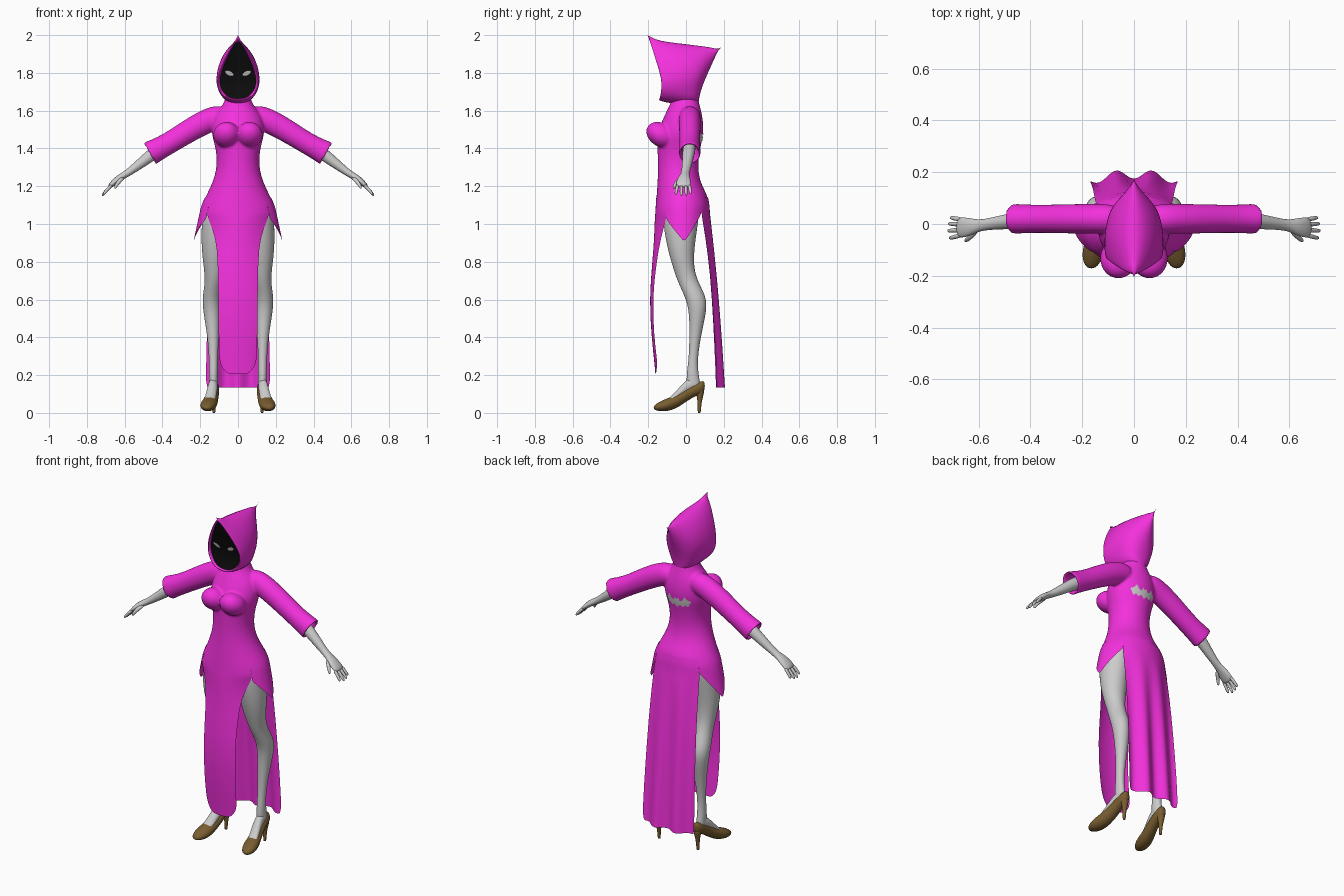
import bpy, bmesh, math
from mathutils import Vector as V

def material(name, rgb):
    m = bpy.data.materials.new(name)
    m.diffuse_color = (*rgb, 1)
    return m

PINK = material("pink_cloth", (0.9, 0.03, 0.72))
BLACK = material("black", (0.004, 0.004, 0.004))
BROWN = material("brown_leather", (0.19, 0.11, 0.03))

def loft(name, parts, mat=None, closed=True, mirror=False, sub=2, corners=()):
    """Skin each list of rings in parts; closed rings also get end caps."""
    bm = bmesh.new()
    for rings in parts:
        rows = [[bm.verts.new(p) for p in r] for r in rings]
        n = len(rows[0])
        for a, b in zip(rows, rows[1:]):
            for i in range(n if closed else n - 1):
                j = (i + 1) % n
                bm.faces.new((a[i], a[j], b[j], b[i]))
        if closed:
            bm.faces.new(rows[0][::-1])
            bm.faces.new(rows[-1])
    bmesh.ops.recalc_face_normals(bm, faces=bm.faces)
    for f in bm.faces:
        f.smooth = True
    me = bpy.data.meshes.new(name)
    bm.to_mesh(me)
    bm.free()
    if corners:
        cr = me.attributes.new("crease_vert", 'FLOAT', 'POINT')
        for i in corners:
            cr.data[i].value = 1
    ob = bpy.data.objects.new(name, me)
    bpy.context.collection.objects.link(ob)
    if mat:
        me.materials.append(mat)
    if mirror:
        ob.modifiers.new("mirror", 'MIRROR').merge_threshold = 0.0005
    if sub:
        s = ob.modifiers.new("subsurf", 'SUBSURF')
        s.levels = s.render_levels = sub
    return ob

def oval(c, u, v, n=16):
    c, u, v = V(c), V(u), V(v)
    return [c + u * math.cos(k * math.tau / n) + v * math.sin(k * math.tau / n) for k in range(n)]

def tube(pts, side=1, n=16):
    """Tube through (x, y, z, radius in y, radius across)."""
    out = []
    for i, (x, y, z, ry, rn) in enumerate(pts):
        a, b = pts[max(i - 1, 0)], pts[min(i + 1, len(pts) - 1)]
        t = V((b[0] - a[0], 0, b[2] - a[2]))
        if t.x < 0:
            t = -t
        t.normalize()
        out.append([V((side * p.x, p.y, p.z)) for p in
                    oval((x, y, z), (0, ry, 0), (-t.z * rn, 0, t.x * rn), n)])
    return out

def lerp_table(table, z):
    for a, b in zip(table, table[1:]):
        if z <= b[0]:
            f = max(0, (z - a[0]) / (b[0] - a[0]))
            return [p + (q - p) * f for p, q in zip(a, b)]
    return list(table[-1])

# Body profile: height, half width, front y, back y
BODY = [(.90, .238, -.165, .13), (1.02, .212, -.165, .128), (1.10, .195, -.16, .125),
        (1.15, .17, -.157, .115), (1.20, .145, -.153, .088), (1.25, .125, -.15, .07),
        (1.32, .111, -.149, .064), (1.40, .118, -.152, .076), (1.46, .138, -.155, .09),
        (1.52, .142, -.138, .094), (1.58, .125, -.112, .086), (1.62, .09, -.092, .075),
        (1.65, .07, -.078, .068), (1.69, .065, -.075, .062)]

def body_point(z, ang):
    _, rx, f, b = lerp_table(BODY, z)
    return (rx * math.sin(ang), (f + b) / 2 - (b - f) / 2 * math.cos(ang), z)

# Dress top: torso, bust and hollow sleeves fused together
torso = [[body_point(z, k * math.tau / 24) for k in range(24)]
         for z in [1.07] + [r[0] for r in BODY[2:]]]
parts = [torso]
SLEEVE = [(.05, .02, 1.575, .055, .055), (.13, .02, 1.565, .06, .068), (.25, .02, 1.50, .058, .063),
          (.36, .02, 1.43, .055, .058), (.43, .02, 1.393, .057, .062), (.468, .02, 1.372, .06, .068),
          (.472, .02, 1.370, .055, .063), (.455, .02, 1.38, .043, .046), (.39, .02, 1.415, .04, .04)]
for s in (1, -1):
    parts.append(tube(SLEEVE, s))
    parts.append([oval((s * .06, -.133 + .02 * math.cos(a), 1.472 - .07 * math.cos(a)),
                       (.074 * math.sin(a), 0, 0), (0, .078 * math.sin(a), 0))
                  for a in [.12 + k * 2.9 / 8 for k in range(9)]])
dress = loft("dress_top", parts, PINK)
rm = dress.modifiers.new("fuse", 'REMESH')
rm.mode, rm.voxel_size, rm.use_smooth_shade = 'VOXEL', .0065, True
sm = dress.modifiers.new("soften", 'SMOOTH')
sm.factor, sm.iterations = .5, 8

# Skirt: front panel, back panel and pointed side flaps
FA, BA = math.radians(53), math.radians(46)
TOP = (1.14, 1.11, 1.08, 1.05)
us = [k / 10 - 1 for k in range(21)]
front = [[body_point(z, u * FA) for u in us] for z in TOP]
for z, w, y, e in [(1.02, .155, -.166, .06), (.93, .117, -.168, .035), (.8, .106, -.178, .022),
                   (.6, .104, -.195, .016), (.4, .102, -.182, .014), (.27, .1, -.168, .012),
                   (.205, .095, -.162, .01)]:
    front.append([(u * w, y + e * u * u, z + (.06 * u ** 4 if z < .25 else .03 * u ** 4 if z < .3 else 0))
                  for u in us])
loft("skirt_front_panel", [front], PINK, closed=False, sub=1)

back = [[body_point(z, math.pi - u * BA) for u in us] for z in TOP]
for z, w, y, e, amp in [(1.0, .15, .136, .045, .002), (.85, .154, .15, .035, .006),
                        (.6, .16, .168, .028, .012), (.35, .166, .182, .024, .016),
                        (.135, .172, .193, .025, .019)]:
    back.append([(u * w, y - e * u * u - amp * math.cos(2.5 * math.pi * u), z) for u in us])
loft("skirt_back_panel", [back], PINK, closed=False, sub=1)

flap = []
for r in range(7):
    row = []
    for k in range(13):
        v = k / 12
        hem = 1.03 + .03 * v - .14 * (1 - abs(2 * v - 1))
        row.append(body_point(1.14 + (hem - 1.14) * r / 6, FA + (math.pi - BA - FA) * v))
    flap.append(row)
loft("skirt_side_flap", [flap], PINK, closed=False, mirror=True, sub=1)

# Hood: half outlines from the rim back to the rear ridge, top to bottom
HOOD = [
    [(0, -.205, 2.0), (.045, -.185, 1.93), (.088, -.16, 1.85), (.116, -.136, 1.77),
     (.108, -.135, 1.71), (.065, -.145, 1.66), (0, -.15, 1.65)],
    [(0, -.06, 1.968), (.06, -.06, 1.94), (.105, -.06, 1.86), (.122, -.06, 1.77),
     (.108, -.07, 1.70), (.075, -.075, 1.655), (0, -.08, 1.63)],
    [(0, .07, 1.955), (.05, .065, 1.92), (.095, .05, 1.85), (.107, .04, 1.77),
     (.09, .03, 1.71), (.078, .01, 1.65), (0, 0, 1.62)],
    [(0, .15, 1.945), (.028, .135, 1.91), (.058, .108, 1.84), (.064, .09, 1.77),
     (.056, .075, 1.71), (.052, .06, 1.65), (0, .055, 1.62)],
    [(0, .192, 1.938), (0, .168, 1.88), (0, .138, 1.82), (0, .105, 1.76),
     (0, .078, 1.70), (0, .07, 1.65), (0, .068, 1.62)]]
rim = [(x * .89, y + .008, 1.79 + (z - 1.79) * .93) for x, y, z in HOOD[0]]
lining = [(x * .89, y + .03, z) for x, y, z in rim]
loft("hood", [[lining, rim] + HOOD], PINK, closed=False, mirror=True, corners=(7, 14, 42))

# Dark face inside the hood, with slanted eyes
face = [[(x * k / 3, y + .012, z) for k in range(4)] for x, y, z in rim]
loft("face", [face], BLACK, closed=False, mirror=True)
eye = []
for k in range(13):
    a = -.024 + .048 * k / 12
    h = .014 * (1 - (a / .024) ** 2) ** .7 if 0 < k < 12 else 0.0003
    row = []
    for s in (-1, 0, 1):
        z = 1.798 + .35 * a + s * h
        row.append((.046 + a, -.132 - .28 * (z - 1.8) - .004, z))
    eye.append(row)
loft("eyes", [eye], None, closed=False, mirror=True, sub=0)

# Legs: height, centre x, centre y, half width, half depth
LEG = [(1.12, .105, -.02, .08, .1), (1.0, .112, -.03, .083, .095), (.86, .122, -.027, .073, .07),
       (.76, .125, -.012, .055, .055), (.69, .13, .012, .045, .055), (.61, .142, .053, .048, .057),
       (.54, .14, .063, .046, .047), (.42, .132, .05, .032, .032), (.29, .13, .038, .023, .023),
       (.21, .13, .034, .024, .031), (.15, .13, .04, .025, .038), (.12, .13, .04, .02, .03)]
leg = [oval((x, y, z), (rx, 0, 0), (0, ry, 0)) for z, x, y, rx, ry in LEG]
FOOT = [(.06, .13, .155, .022, .03), (.01, .132, .145, .026, .042), (-.035, .14, .105, .028, .03),
        (-.075, .15, .07, .03, .02), (-.11, .155, .05, .025, .012)]
foot = [oval((x, y, z), (rx, 0, 0), (0, 0, rz)) for y, x, z, rx, rz in FOOT]
loft("legs", [leg, foot], None, mirror=True)

# High heeled shoes: y, centre x, sole z, top z, half width
SHOE = [(.1, .128, .12, .165, .01), (.085, .128, .1, .172, .028), (.04, .13, .085, .155, .032),
        (-.01, .136, .05, .122, .034), (-.06, .148, .018, .092, .041), (-.11, .157, .006, .074, .045),
        (-.15, .163, .01, .054, .034), (-.172, .165, .018, .036, .014)]
shoe = [oval((x, y, (a + b) / 2), (rx, 0, 0), (0, 0, (b - a) / 2)) for y, x, a, b, rx in SHOE]
heel = [oval((.128, y, z), (r, 0, 0), (0, r, 0)) for z, y, r in
        [(.13, .072, .026), (.1, .075, .02), (.06, .072, .011), (.004, .07, .008), (0, .07, .0075)]]
loft("shoes", [shoe, heel], BROWN, mirror=True)

# Forearms and hands
ARM = [(.37, .02, 1.425, .035, .037), (.44, .015, 1.38, .034, .035), (.51, .007, 1.325, .028, .028),
       (.58, -.003, 1.272, .021, .019), (.61, -.008, 1.255, .026, .018), (.64, -.012, 1.235, .037, .018),
       (.67, -.014, 1.208, .041, .014), (.682, -.014, 1.196, .034, .01)]
hand = [tube(ARM)]
for y0, y1, reach in [(-.043, -.054, .92), (-.023, -.026, 1.05), (-.002, .001, 1), (.017, .024, .85)]:
    hand.append(tube([(.665 + dx * reach, y0 + (y1 - y0) * f, 1.21 - dz * reach, r, r) for dx, dz, f, r in
                      [(0, 0, 0, .01), (.025, .025, .5, .0095), (.043, .046, .9, .0085), (.052, .06, 1, .006)]], n=8))
hand.append(tube([(.605, -.022, 1.25, .012, .012), (.627, -.045, 1.228, .013, .012),
                  (.645, -.06, 1.205, .01, .01), (.652, -.066, 1.186, .006, .006)], n=8))
loft("arms", hand, None, mirror=True, sub=1)

# Ragged skin opening on the back, laid onto the dress: x, lower z, upper z
TEAR = [(0, 1.42, 1.472), (.012, 1.432, 1.482), (.02, 1.438, 1.462), (.035, 1.426, 1.468),
        (.05, 1.44, 1.492), (.062, 1.428, 1.474), (.08, 1.462, 1.466)]
tear = [[(x, .2, a + (b - a) * k / 4) for k in range(5)] for x, a, b in TEAR]
patch = loft("back_opening", [tear], None, closed=False, mirror=True, sub=0)
sw = patch.modifiers.new("lay_on", 'SHRINKWRAP')
sw.target, sw.wrap_method, sw.offset = dress, 'PROJECT', .003
sw.use_project_y, sw.use_negative_direction, sw.use_positive_direction = True, True, False
